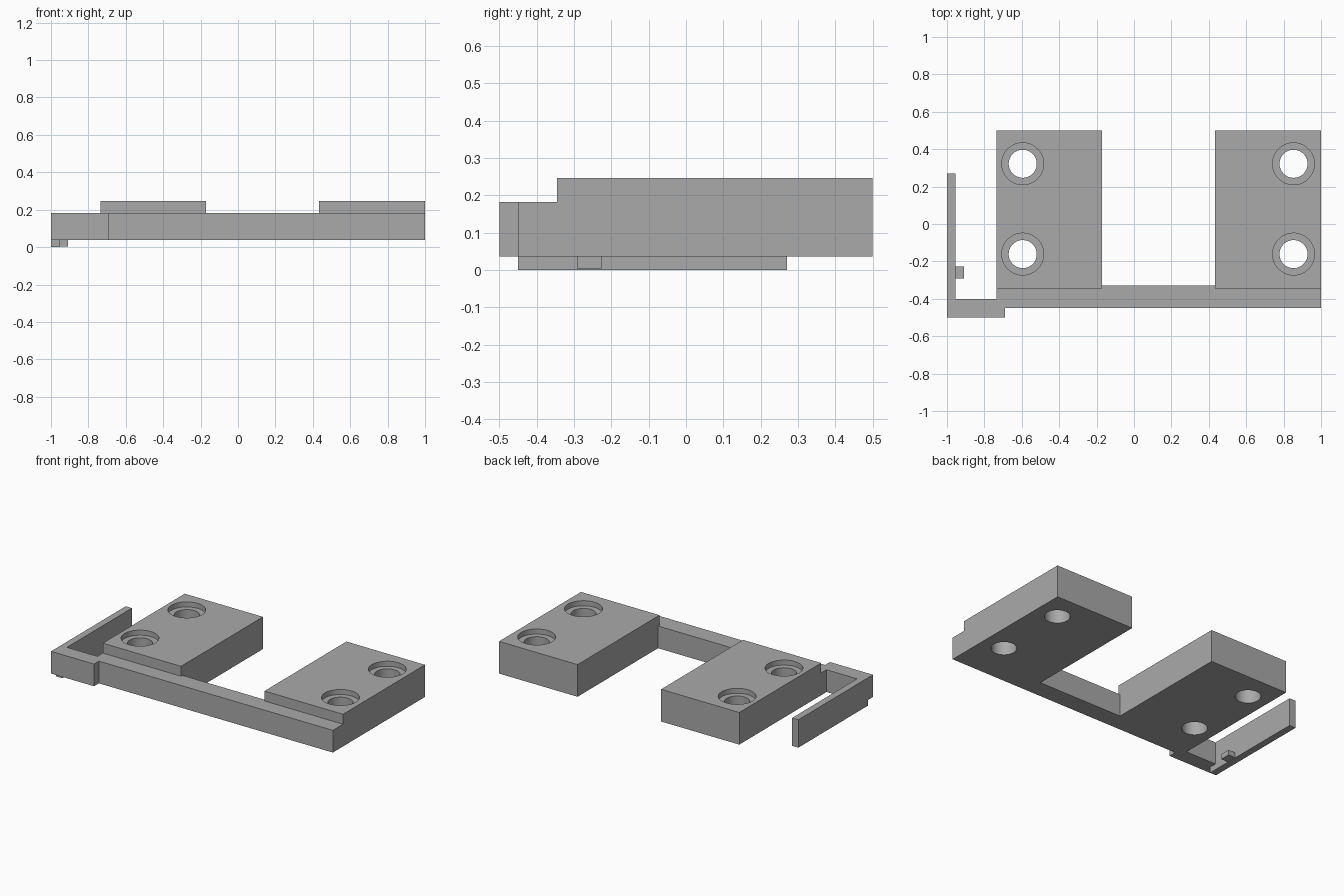
import bpy
import math

cube = bpy.data.objects.get("Cube")
if cube:
    bpy.data.objects.remove(cube, do_unlink=True)

# Single plain grey
grey = bpy.data.materials.new("plain grey")
grey.use_nodes = True
COLOUR = (0.40, 0.40, 0.40, 1)
grey.diffuse_color = COLOUR
grey.node_tree.nodes["Principled BSDF"].inputs["Base Color"].default_value = COLOUR

BASE, LEDGE, TOP = 0.037, 0.182, 0.247


def prism(name, outline, z0, z1):
    """Extrude an anticlockwise x-y outline from z0 to z1."""
    n = len(outline)
    verts = [(x, y, z) for z in (z0, z1) for x, y in outline]
    faces = [list(range(n))[::-1], list(range(n, 2 * n))]
    faces += [(i, (i + 1) % n, (i + 1) % n + n, i + n) for i in range(n)]
    mesh = bpy.data.meshes.new(name)
    mesh.from_pydata(verts, [], faces)
    mesh.materials.append(grey)
    obj = bpy.data.objects.new(name, mesh)
    bpy.context.collection.objects.link(obj)
    return obj


def box(name, x0, x1, y0, y1, z0, z1):
    return prism(name, [(x0, y0), (x1, y0), (x1, y1), (x0, y1)], z0, z1)


def disc(name, x, y, r, z0, z1, sides=64):
    angles = [2 * math.pi * i / sides for i in range(sides)]
    return prism(name, [(x + r * math.cos(a), y + r * math.sin(a)) for a in angles], z0, z1)


def combine(target, tool, operation):
    """Apply a boolean and discard the tool."""
    mod = target.modifiers.new("combine", "BOOLEAN")
    mod.operation, mod.solver, mod.object = operation, "EXACT", tool
    bpy.context.view_layer.objects.active = target
    bpy.ops.object.modifier_apply(modifier=mod.name)
    bpy.data.objects.remove(tool, do_unlink=True)


# Front bar with its offset end and side arm, as one outline
frame = prism("bracket_frame", [
    (-1, -0.5), (-0.69, -0.5), (-0.69, -0.45), (1, -0.45), (1, -0.33),
    (-0.735, -0.33), (-0.735, -0.4), (-0.955, -0.4), (-0.955, 0.27), (-1, 0.27),
], BASE, LEDGE)

# Lower lip of the side arm and its small catch
combine(frame, box("arm_lip", -1, -0.955, -0.45, 0.27, 0, LEDGE), "UNION")
combine(frame, box("arm_catch", -0.965, -0.908, -0.292, -0.226, 0.004, BASE), "UNION")

# Two mounting blocks, each with two counterbored holes
for x0, x1, hole_x in ((-0.735, -0.17, -0.595), (0.433, 1, 0.853)):
    block = box("mounting_block", x0, x1, -0.345, 0.5, BASE, TOP)
    for hole_y in (-0.161, 0.322):
        combine(block, disc("bore", hole_x, hole_y, 0.075, -0.1, 0.4), "DIFFERENCE")
        combine(block, disc("counterbore", hole_x, hole_y, 0.112, TOP - 0.033, 0.4), "DIFFERENCE")
    combine(frame, block, "UNION")

# Smooth bore walls, crisp edges elsewhere
bpy.ops.object.select_all(action="DESELECT")
frame.select_set(True)
bpy.context.view_layer.objects.active = frame
bpy.ops.object.shade_smooth_by_angle(angle=math.radians(30))
